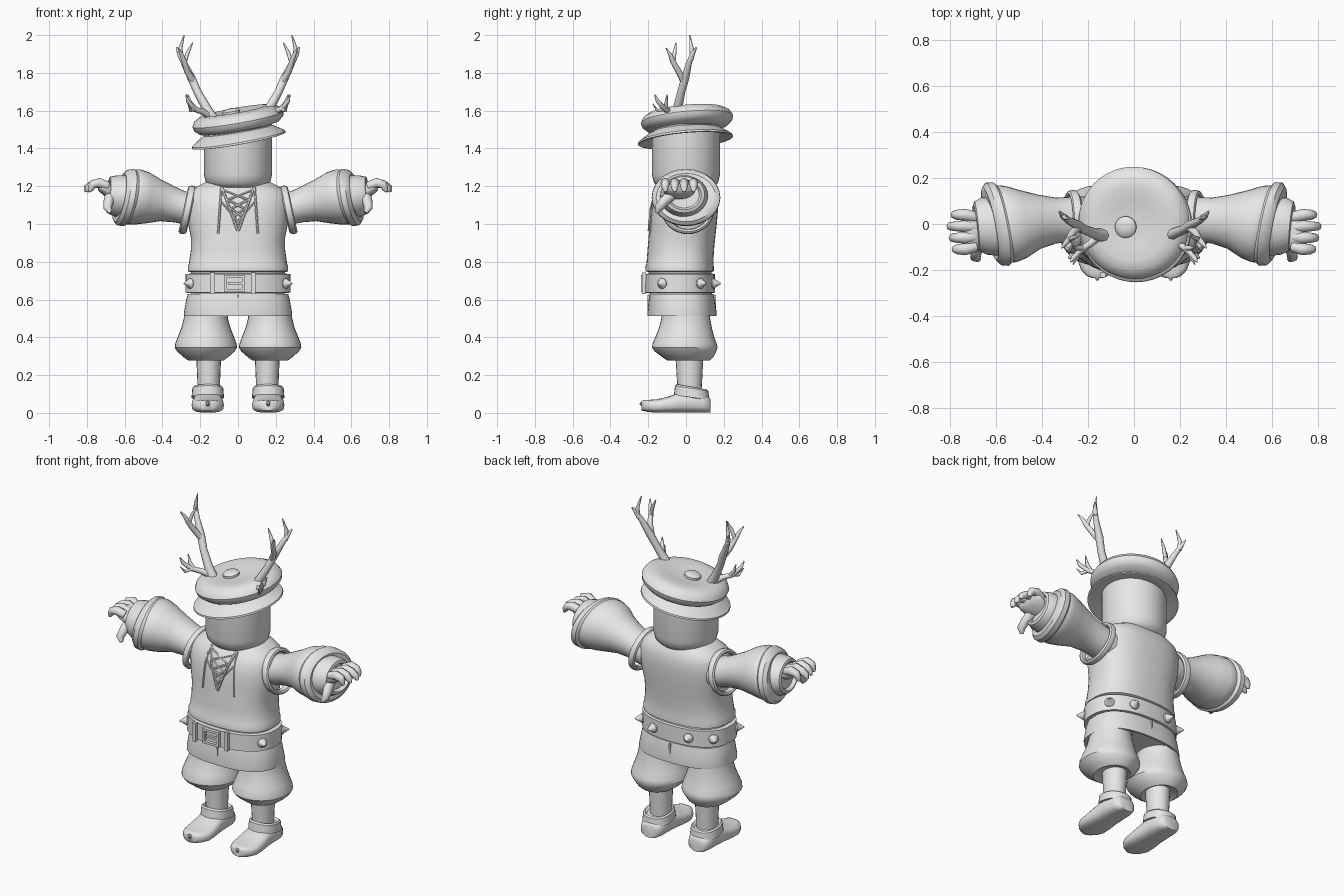
import bpy, bmesh, math
from mathutils import Vector as V
from mathutils.bvhtree import BVHTree

mat = bpy.data.materials.new("light_grey")
mat.diffuse_color = (0.8, 0.8, 0.8, 1)


def ring(c, u, v, n=24, p=2.0):
    """Superellipse loop around c spanned by u and v."""
    pts = []
    for i in range(n):
        a = 2 * math.pi * i / n
        co, si = math.cos(a), math.sin(a)
        pts.append(V(c) + V(u) * math.copysign(abs(co) ** (2 / p), co)
                   + V(v) * math.copysign(abs(si) ** (2 / p), si))
    return pts


def zrings(rows, cx=0.0, n=32, p=2.0):
    """Rows of (z, half width, front y, back y)."""
    return [ring((cx, (f + b) / 2, z), (w, 0, 0), (0, (b - f) / 2, 0), n, p) for z, w, f, b in rows]


def lathe(rows, n=32):
    return [ring((0, 0, z), (r, 0, 0), (0, r, 0), n) for r, z in rows]


def tube(pts, radii, n=8):
    pts = [V(p) for p in pts]
    out = []
    for i, p in enumerate(pts):
        t = (pts[min(i + 1, len(pts) - 1)] - pts[max(i - 1, 0)]).normalized()
        ref = V((0, 1, 0)) if abs(t.y) < 0.8 else V((1, 0, 0))
        u = t.cross(ref).normalized()
        out.append(ring(p, u * radii[i], t.cross(u) * radii[i], n))
    return out


def box(c, s):
    return [ring((c[0], c[1], c[2] + k * s[2] / 2), V((s[0], s[1], 0)) / 2, V((-s[0], s[1], 0)) / 2, 4)
            for k in (-1, 1)]


def part(name, lofts, mirror=False, closed=False, angle=35):
    bm = bmesh.new()
    for rings in lofts:
        loops = [[bm.verts.new(p) for p in r] for r in rings]
        pairs = list(zip(loops, loops[1:])) + ([(loops[-1], loops[0])] if closed else [])
        for a, b in pairs:
            for i in range(len(a)):
                j = (i + 1) % len(a)
                bm.faces.new((a[i], a[j], b[j], b[i]))
        if not closed:
            bm.faces.new(loops[0])
            bm.faces.new(loops[-1])
    bmesh.ops.recalc_face_normals(bm, faces=bm.faces)
    me = bpy.data.meshes.new(name)
    bm.to_mesh(me)
    me.materials.append(mat)
    ob = bpy.data.objects.new(name, me)
    bpy.context.collection.objects.link(ob)
    bpy.ops.object.select_all(action='DESELECT')
    ob.select_set(True)
    bpy.context.view_layer.objects.active = ob
    bpy.ops.object.shade_smooth_by_angle(angle=math.radians(angle))
    if mirror:
        ob.modifiers.new("mirror", 'MIRROR').use_mirror_merge = False
    tree = BVHTree.FromBMesh(bm)
    bm.free()
    return ob, tree


# Head
part("head", [lathe([(.10, 1.185), (.145, 1.195), (.17, 1.22), (.18, 1.26), (.18, 1.53)], 40)])

# Cap: puffy crown, brim and button share one tilt
tilt = (math.radians(5), math.radians(-10), 0)
crown, _ = part("cap_crown", [lathe([(.16, -.055), (.215, -.045), (.24, -.022), (.245, .0), (.232, .025),
                                     (.20, .043), (.16, .048), (.10, .038), (.04, .033)], 40)])
brim, _ = part("cap_brim", [lathe([(.17, -.005), (.24, -.03), (.252, -.028), (.25, -.018), (.20, .015), (.17, .03)], 40)])
button, _ = part("cap_button", [lathe([(.047, .03), (.047, .042), (.036, .052), (.015, .056)], 20)])
for ob, loc in ((crown, (0, .005, 1.555)), (brim, (0, -.005, 1.47)), (button, (-.03, -.01, 1.556))):
    ob.location, ob.rotation_euler = loc, tilt

# Antlers: main beam, forks and a low front branch
part("antlers", [
    tube([(.13, -.05, 1.55), (.165, -.045, 1.61), (.215, -.025, 1.70), (.245, -.005, 1.77), (.285, .015, 1.85),
          (.31, .035, 1.90), (.325, .055, 1.935)], [.03, .025, .021, .022, .016, .013, .004]),
    tube([(.30, .03, 1.87), (.305, .03, 1.93), (.285, .02, 2.0)], [.013, .011, .003]),
    tube([(.235, -.01, 1.75), (.27, -.04, 1.81), (.285, -.07, 1.86), (.30, -.085, 1.90), (.315, -.105, 1.93)],
         [.018, .016, .014, .01, .003]),
    tube([(.285, -.068, 1.85), (.265, -.06, 1.91), (.24, -.053, 1.96)], [.012, .01, .003]),
    tube([(.15, -.05, 1.57), (.19, -.085, 1.595), (.235, -.115, 1.61), (.265, -.15, 1.65), (.275, -.165, 1.685)],
         [.02, .016, .014, .011, .003]),
    tube([(.22, -.105, 1.605), (.25, -.105, 1.64), (.265, -.10, 1.685)], [.012, .01, .003]),
    tube([(.23, -.115, 1.61), (.25, -.15, 1.60), (.265, -.175, 1.635)], [.011, .009, .003]),
], mirror=True, angle=50)

# Vest body with hem
_, body = part("vest", [zrings([
    (.58, .25, -.19, .14), (.745, .25, -.195, .135), (.75, .266, -.214, .147), (.775, .266, -.216, .147),
    (.79, .26, -.209, .145), (.86, .25, -.204, .148), (.93, .25, -.198, .155), (1.0, .264, -.192, .163),
    (1.08, .273, -.185, .17), (1.14, .268, -.17, .168), (1.175, .25, -.148, .158), (1.2, .215, -.125, .145),
    (1.225, .165, -.10, .125), (1.235, .11, -.07, .09)], n=48, p=2.5)])


def on_chest(x, z):
    hit = body.ray_cast(V((x, -1, z)), V((0, 1, 0)))[0]
    return hit + V((0, -.002, 0)) if hit else V((x, -.18, z))


def cord(a, b, r, n=6):
    pts = [on_chest(a[0] + (b[0] - a[0]) * i / n, a[1] + (b[1] - a[1]) * i / n) for i in range(n + 1)]
    return tube(pts, [r] * (n + 1), 6)


# Open neckline, hanging lapel edges and crossed laces
part("neckline", [cord((.085, 1.195), (.002, .965), .007), cord((.088, 1.19), (.105, .95), .006),
                  cord((.09, 1.12), (.04, 1.06), .004)], mirror=True)
part("laces", [cord((s * w, z), (-s * w * .65, z - .05), .006)
               for w, z in ((.075, 1.18), (.058, 1.13), (.042, 1.085), (.025, 1.04)) for s in (1, -1)])

# Armhole edging
hoop = []
for i in range(32):
    a = 2 * math.pi * i / 32
    d = V((0, math.cos(a), math.sin(a)))
    c = V((.268 - .025 * d.z, .01 + .125 * d.y, 1.075 + .115 * d.z))
    hoop.append(ring(c, d * .014, (.022, 0, 0), 8))
part("armhole_edging", [hoop], mirror=True, closed=True)


def xrings(rows, n=28):
    """Rows of (x, y, z, half depth, half height, lean of the opening)."""
    return [ring((x, y, z), (k, ry, 0), (-k * .8, 0, rz), n) for x, y, z, ry, rz, k in rows]


# Puffed sleeves, turned back cuffs and inner cuffs
part("sleeves", [xrings([(.22, .02, 1.075, .10, .09, 0), (.28, .02, 1.085, .098, .088, 0),
                         (.34, .015, 1.105, .10, .096, 0), (.41, .01, 1.125, .117, .11, .005),
                         (.48, .0, 1.138, .147, .135, .015), (.535, .0, 1.142, .166, .146, .025),
                         (.57, .0, 1.142, .168, .145, .03), (.60, .0, 1.143, .15, .13, .03)])], mirror=True)
part("sleeve_cuffs", [xrings([(.565, .0, 1.14, .168, .142, .035), (.58, .0, 1.14, .182, .152, .035),
                              (.61, .0, 1.14, .18, .147, .035), (.628, .0, 1.14, .158, .128, .03),
                              (.625, .0, 1.14, .12, .10, .03)])], mirror=True)
part("inner_cuffs", [xrings([(.60, -.01, 1.145, .128, .112, .02), (.65, -.01, 1.15, .125, .108, .015),
                             (.685, -.01, 1.155, .108, .096, .01), (.69, -.01, 1.155, .092, .08, .01),
                             (.67, -.01, 1.155, .08, .07, .01)])], mirror=True)

# Hands: palm, four curled fingers, thumb
hand = [xrings([(.64, -.03, 1.165, .06, .04, 0), (.69, -.035, 1.18, .085, .045, 0),
                (.72, -.035, 1.195, .09, .036, 0), (.74, -.035, 1.2, .08, .022, 0)], 16)]
for i, reach in enumerate((.785, .80, .81, .79)):
    y = -.11 + .05 * i
    hand.append(tube([(.69, y * .85 - .005, 1.20), (.735, y, 1.218), (.77, y, 1.21), (reach - .008, y, 1.19),
                      (reach, y, 1.17)], [.024, .026, .022, .018, .007]))
hand.append(tube([(.67, -.07, 1.16), (.685, -.115, 1.12), (.69, -.145, 1.085), (.675, -.155, 1.06)],
                 [.032, .027, .023, .01]))
part("hands", hand, mirror=True, angle=60)

# Belt with loops, buckle and studs
part("belt", [zrings([(.635, .26, -.205, .14), (.637, .279, -.221, .154), (.735, .277, -.219, .153),
                      (.737, .255, -.20, .14)], n=48, p=2.3)])
part("belt_loops", [box((x, -.222, .686), (.024, .022, .112)) for x in (-.135, .08)])
bx, bz = -.02, .686
part("buckle", [box((bx + s * .048, -.228, bz), (.014, .022, .09)) for s in (-1, 1)]
     + [box((bx, -.228, bz + s * .038), (.096, .022, .014)) for s in (-1, 1)]
     + [box((bx + .008, -.23, bz), (.08, .014, .012))])
studs = []
for deg in (-26, 32, 68):
    a = math.radians(deg)
    p = V((.274 * math.cos(a) ** .87, -.033 + .187 * math.copysign(abs(math.sin(a)) ** .87, a), .685))
    d = V((math.cos(a) / .28, math.sin(a) / .187, 0)).normalized()
    studs.append(tube([p - d * .01, p + d * .006, p + d * .014, p + d * .045], [.028, .028, .021, .003], 12))
part("belt_studs", studs, mirror=True)

# Short skirt of the breeches with a front and back seam
part("breeches_skirt", [zrings([(.53, .25, -.17, .13), (.512, .27, -.19, .15), (.512, .286, -.204, .162),
                                (.525, .287, -.205, .163), (.60, .274, -.197, .152), (.63, .266, -.192, .146)],
                               n=48, p=2.5)])
part("skirt_seams", [box((0, y, .57), (.008, .012, .11)) for y in (-.197, .154)])

# Puffed breeches legs
part("breeches_legs", [zrings([(.55, .112, -.125, .12), (.50, .117, -.13, .128), (.45, .13, -.143, .137),
                               (.40, .150, -.163, .15), (.365, .163, -.178, .163), (.345, .165, -.18, .167),
                               (.325, .152, -.165, .16), (.295, .118, -.125, .145), (.278, .095, -.10, .125),
                               (.29, .07, -.06, .10)], cx=.17)], mirror=True)

# Shins, shoes, ankle cuffs, toe beads
part("shins", [zrings([(.08, .06, -.045, .08), (.16, .06, -.047, .085), (.30, .066, -.056, .092)], cx=.155, n=20)],
     mirror=True)
shoe = [(.13, .07, .04), (.122, .085, .058), (.09, .10, .072), (.03, .115, .077), (-.04, .105, .079),
        (-.10, .083, .085), (-.16, .07, .085), (-.20, .064, .07), (-.225, .058, .048), (-.235, .05, .025)]
part("shoes", [[ring((.16, y, h / 2 + .001 + max(0, -y - .18) * .2), (w, 0, 0), (0, 0, h / 2), 20, 2.8)
                for y, h, w in shoe]], mirror=True, angle=45)
part("ankle_cuffs", [[ring((.16, .03, z), (w, 0, 0), (0, d, -.014), 24, 2.3) for z, w, d in
                      ((.08, .07, .08), (.082, .086, .094), (.13, .082, .088), (.138, .074, .08), (.125, .06, .07))]],
     mirror=True)
part("toe_beads", [tube([(.16 + dx, -.215 + abs(dx) * .6, .045), (.16 + dx, -.232 + abs(dx) * .6, .047),
                         (.16 + dx, -.245 + abs(dx) * .6, .05)], [.013, .013, .005])
                   for dx in (-.032, 0, .032)], mirror=True)
